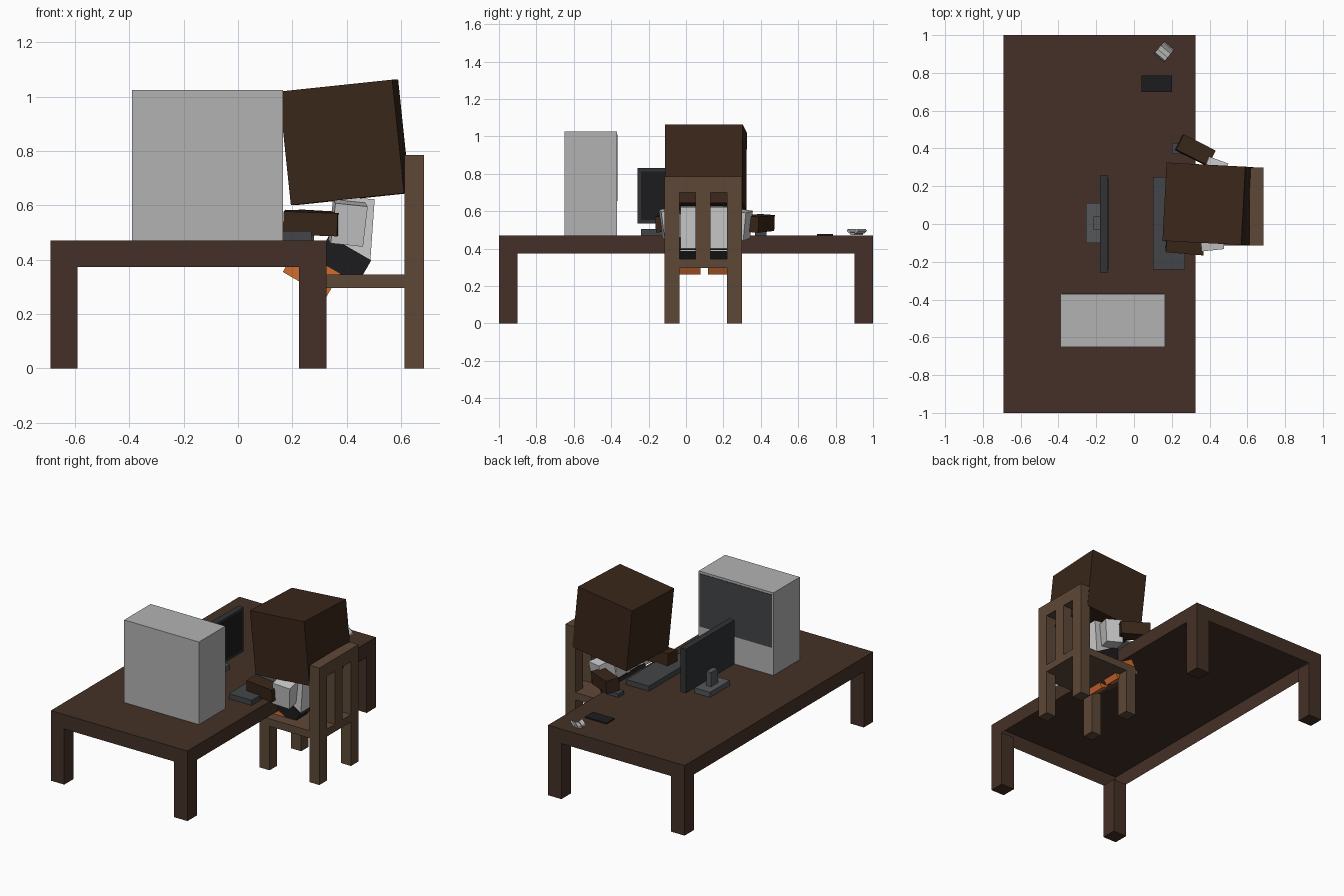
import bpy, bmesh
from math import radians
from mathutils import Matrix, Euler

if "Cube" in bpy.data.objects:
    bpy.data.objects.remove(bpy.data.objects["Cube"])


def mat(name, r, g, b):
    m = bpy.data.materials.new(name)
    m.diffuse_color = (r, g, b, 1)
    m.use_nodes = True
    m.node_tree.nodes["Principled BSDF"].inputs["Base Color"].default_value = m.diffuse_color
    return m


WOOD = mat("dark_wood", .058, .03, .02)
CHAIR = mat("chair_wood", .11, .065, .038)
BROWN = mat("brown", .042, .02, .01)
ORANGE = mat("orange", .65, .15, .03)
BLACK = mat("black", .012, .012, .013)
CHAR = mat("charcoal", .03, .032, .034)
DARK = mat("dark_grey", .055, .06, .065)
MID = mat("mid_grey", .09, .095, .1)
LIGHT = mat("light_grey", .45, .45, .45)
WHITE = mat("white", .68, .68, .68)


def finish(name, bm, m):
    me = bpy.data.meshes.new(name)
    bm.to_mesh(me)
    bm.free()
    me.materials.append(m)
    ob = bpy.data.objects.new(name, me)
    bpy.context.collection.objects.link(ob)
    return ob


def boxes(name, m, bounds):
    """Axis-aligned boxes given as (x0, x1, y0, y1, z0, z1)."""
    bm = bmesh.new()
    for x0, x1, y0, y1, z0, z1 in bounds:
        bmesh.ops.create_cube(bm, size=1, matrix=Matrix.Translation(
            ((x0 + x1) / 2, (y0 + y1) / 2, (z0 + z1) / 2))
            @ Matrix.Diagonal((x1 - x0, y1 - y0, z1 - z0, 1)))
    return finish(name, bm, m)


def tilted(name, m, centre, size, rot):
    """Box turned about its centre by degrees."""
    bm = bmesh.new()
    bmesh.ops.create_cube(bm, size=1, matrix=Matrix.Translation(centre)
                          @ Euler([radians(a) for a in rot]).to_matrix().to_4x4()
                          @ Matrix.Diagonal((*size, 1)))
    return finish(name, bm, m)


# Desk: hollow top open underneath, four corner legs
top = boxes("desk_top", WOOD, [(-.69, .325, -1, 1, .373, .47)])
bm = bmesh.new()
bm.from_mesh(top.data)
bmesh.ops.delete(bm, geom=[f for f in bm.faces if f.normal.z < -.5], context='FACES_ONLY')
bm.to_mesh(top.data)
bm.free()
boxes("desk_legs", WOOD, [(x, x + .1, y, y + .1, 0, .373)
                          for x in (-.69, .225) for y in (-1, .9)])

# Computer case with dark side window
boxes("computer_case", LIGHT, [(-.39, .165, -.65, -.37, .471, 1.025)])
boxes("case_window", DARK, [(-.38, .155, -.375, -.367, .655, 1.01)])

# Monitor
boxes("monitor_stand", MID, [(-.255, -.14, -.1, .11, .471, .505),
                             (-.215, -.175, -.03, .04, .505, .6)])
boxes("monitor_body", CHAR, [(-.18, -.138, -.258, .258, .535, .83)])
boxes("monitor_screen", BLACK, [(-.14, -.136, -.24, .24, .552, .813)])

# Desk accessories
boxes("keyboard", DARK, [(.1, .27, -.24, .25, .471, .505)])
boxes("mouse", DARK, [(.2, .28, .37, .43, .471, .495)])
boxes("phone", BLACK, [(.04, .2, .7, .785, .47, .478)])
turn = Matrix.Translation((.16, .913, .48)) @ Matrix.Rotation(radians(-40), 4, 'Z')
for i, (dy, tilt) in enumerate(((-.027, -35), (0, 0), (.027, 35))):
    part = tilted(f"small_gadget_{i}", LIGHT, (0, dy, .012 if dy else 0),
                  (.07, .026, .012), (tilt, 0, 0))
    part.data.transform(turn)

# Chair
boxes("chair_back_posts", CHAIR, [(.612, .685, y, y + .08, 0, .785) for y in (-.115, .22)])
boxes("chair_front_legs", CHAIR, [(.24, .315, y, y + .08, 0, .295) for y in (-.115, .22)])
boxes("chair_seat", CHAIR, [(.24, .685, -.115, .3, .295, .345)])
boxes("chair_back_rail_and_slat", CHAIR, [(.612, .685, -.035, .22, .70, .785),
                                          (.612, .685, .05, .13, .345, .70)])

# Seated blocky figure
tilted("head", BROWN, (.392, .106, .832), (.42, .415, .42), (0, -6, -3))
tilted("torso", WHITE, (.43, .095, .51), (.13, .25, .235), (0, 4, 0))
for side, y in (("right", .175), ("left", .018)):
    tilted(f"{side}_leg", BLACK, (.385, y, .395), (.18, .115, .11), (0, 30, 0))
    tilted(f"{side}_shoe", ORANGE, (.27, y, .352), (.185, .117, .1), (0, 30, 0))

# Arms resting on keyboard and mouse
tilted("left_sleeve", WHITE, (.405, -.08, .535), (.12, .1, .15), (8, 6, 6))
tilted("left_forearm", BROWN, (.27, -.11, .535), (.2, .09, .085), (4, 2, -5))
tilted("right_sleeve", WHITE, (.42, .28, .53), (.11, .11, .15), (-8, 6, -20))
tilted("right_forearm", BROWN, (.325, .39, .535), (.19, .09, .085), (-4, 3, -27))
